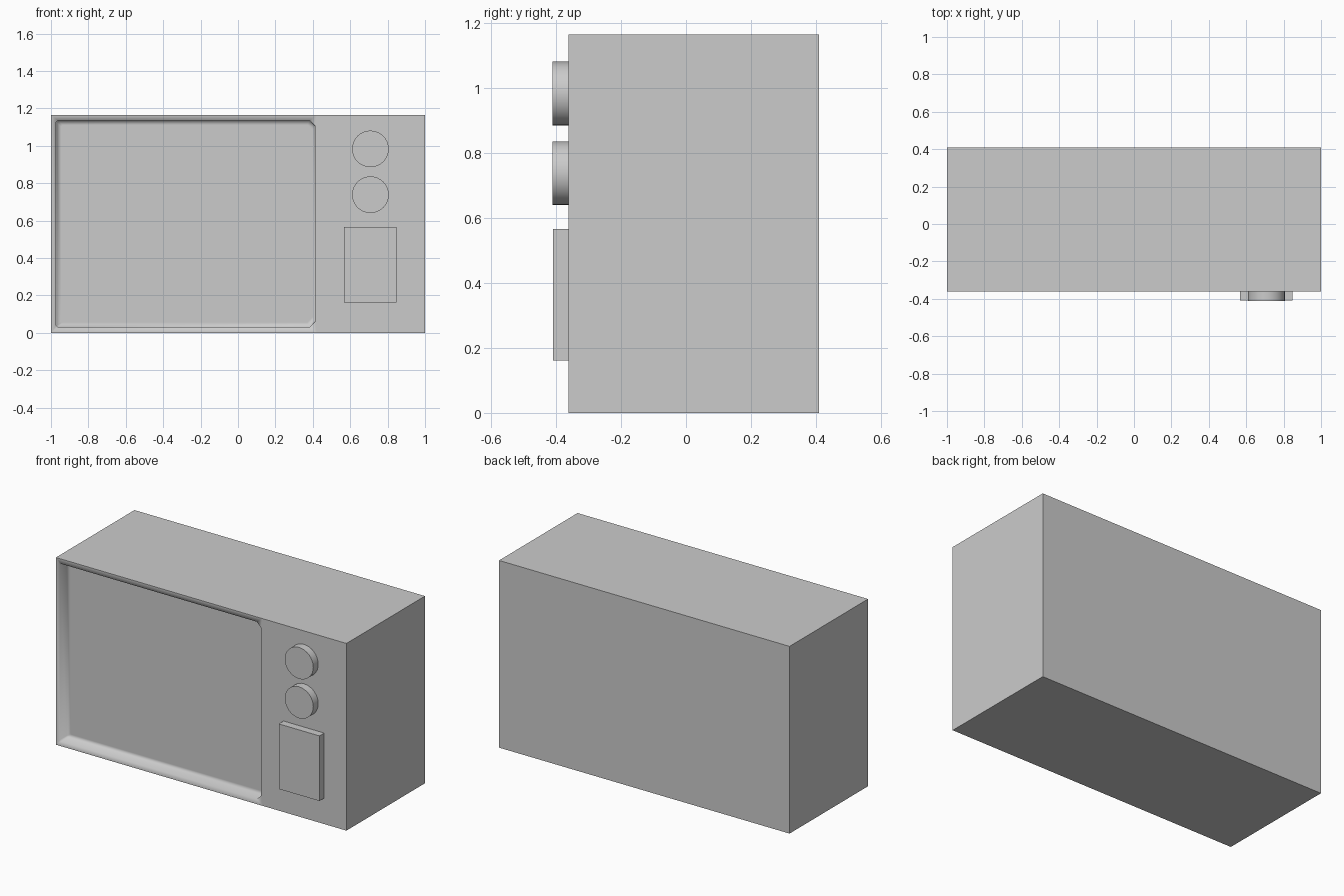
import bpy, bmesh, math

if "Cube" in bpy.data.objects:
    bpy.data.objects.remove(bpy.data.objects["Cube"])

FRONT, BACK, TOP = -0.362, 0.41, 1.165
SPLIT = 0.42      # where the screen surround meets the control panel
DEPTH = 0.065     # how far the screen is sunk


def chamfered_ring(bm, x0, x1, z0, z1, left, right, y):
    pts = [(x0, z0 + left), (x0 + left, z0), (x1 - right, z0), (x1, z0 + right),
           (x1, z1 - right), (x1 - right, z1), (x0 + left, z1), (x0, z1 - left)]
    return [bm.verts.new((x, y, z)) for x, z in pts]


# Cabinet: closed box, control panel face on the right of the front
bm = bmesh.new()
outline = [(-1, 0), (SPLIT, 0), (1, 0), (1, TOP), (SPLIT, TOP), (-1, TOP)]
front = [bm.verts.new((x, FRONT, z)) for x, z in outline]
back = [bm.verts.new((x, BACK, z)) for x, z in outline]
bm.faces.new(back)
bm.faces.new(front[1:5])
for i in range(6):
    j = (i + 1) % 6
    bm.faces.new((front[i], front[j], back[j], back[i]))

# Screen surround, steep wall and sunken screen
frame = [front[i] for i in (0, 1, 4, 5)]
rings = [chamfered_ring(bm, -0.972, 0.413, 0.03, 1.135, 0.008, 0.03, FRONT),
         chamfered_ring(bm, -0.970, 0.411, 0.032, 1.133, 0.008, 0.03, FRONT + DEPTH),
         chamfered_ring(bm, -0.945, 0.400, 0.055, 1.11, 0.008, 0.03, FRONT + DEPTH)]
rim = rings[0]
smooth = []
for i in range(4):
    a, b, c = rim[2 * i], rim[2 * i + 1], rim[(2 * i + 2) % 8]
    smooth.append(bm.faces.new((frame[i], b, a)))
    smooth.append(bm.faces.new((frame[i], frame[(i + 1) % 4], c, b)))
for r, s in zip(rings, rings[1:]):
    for i in range(8):
        j = (i + 1) % 8
        smooth.append(bm.faces.new((r[i], r[j], s[j], s[i])))
smooth.append(bm.faces.new(rings[-1]))
bmesh.ops.recalc_face_normals(bm, faces=bm.faces)
for f in smooth:
    f.smooth = True
# Keep the box edges and the right side of the window crisp
for e in bm.edges:
    outer = not all(f in smooth for f in e.link_faces)
    right = all(v in rim and v.co.x > 0.37 for v in e.verts)
    e.smooth = not (outer or right)
mesh = bpy.data.meshes.new("cabinet")
bm.to_mesh(mesh)
bm.free()
bpy.context.collection.objects.link(bpy.data.objects.new("cabinet", mesh))

# Two round dials
for name, z in (("upper_dial", 0.983), ("lower_dial", 0.738)):
    bpy.ops.mesh.primitive_cylinder_add(vertices=32, radius=0.098, depth=0.06,
                                        location=(0.708, -0.381, z),
                                        rotation=(math.pi / 2, 0, 0))
    bpy.context.object.name = name
    bpy.ops.object.shade_smooth_by_angle(angle=math.radians(40))

# Speaker panel
bpy.ops.mesh.primitive_cube_add(size=1, location=(0.707, -0.38, 0.364))
panel = bpy.context.object
panel.name = "speaker_panel"
panel.scale = (0.28, 0.058, 0.405)
